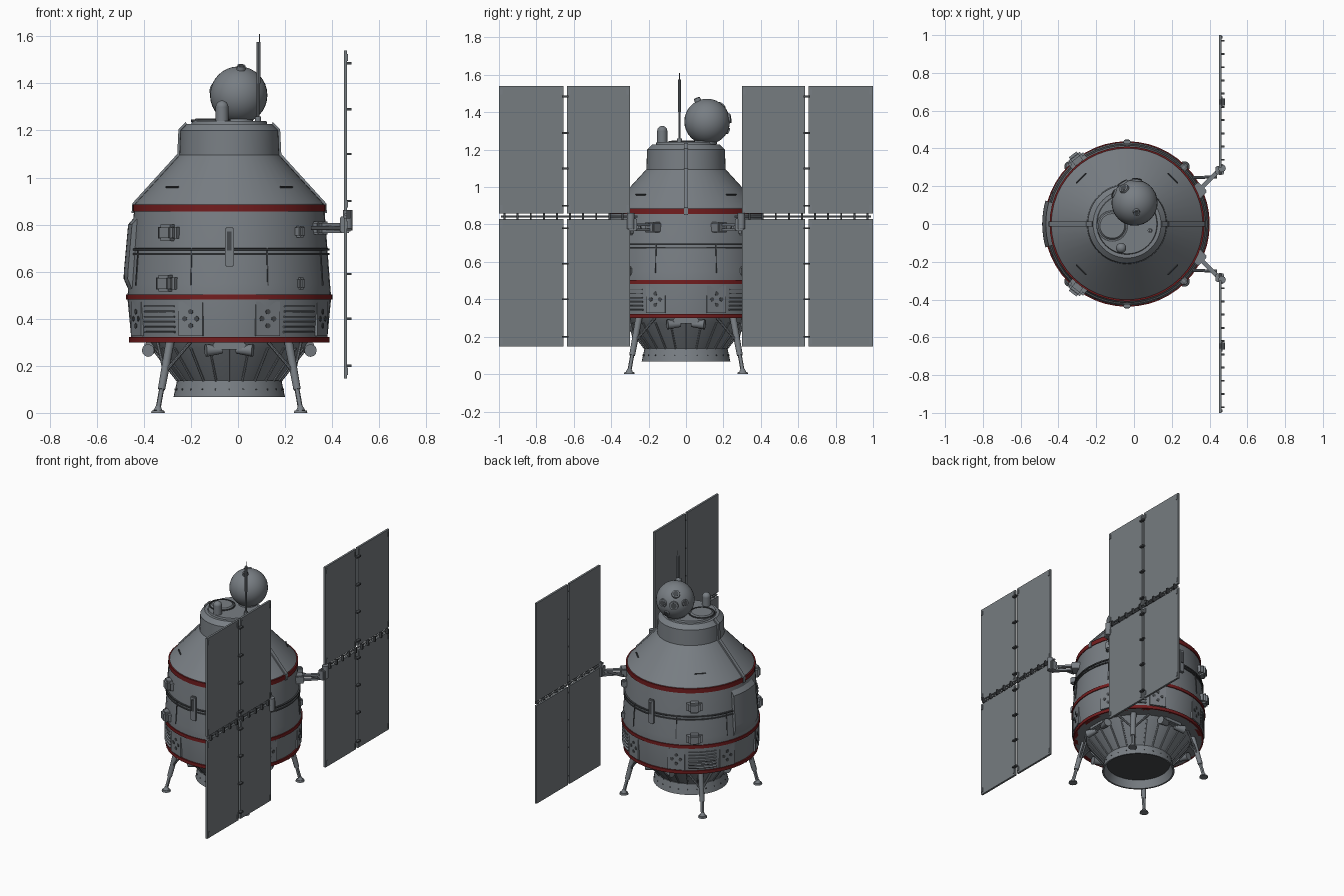
import bpy, bmesh, math
from math import sin, cos, pi, radians
from mathutils import Vector, Matrix

cube = bpy.data.objects.get("Cube")
if cube:
    bpy.data.objects.remove(cube, do_unlink=True)

CX = -0.037  # hull axis


def material(name, color):
    m = bpy.data.materials.new(name)
    m.use_nodes = True
    m.diffuse_color = (*color, 1)
    m.node_tree.nodes["Principled BSDF"].inputs["Base Color"].default_value = (*color, 1)
    return m


GREY = material("hull grey", (0.19, 0.21, 0.23))
PANEL = material("panel grey", (0.18, 0.20, 0.215))
DARK = material("dark grey", (0.06, 0.066, 0.072))
RED = material("dark red", (0.17, 0.012, 0.013))


def finish(name, bm, mat, matrix=None):
    mesh = bpy.data.meshes.new(name)
    bmesh.ops.recalc_face_normals(bm, faces=bm.faces)
    bm.to_mesh(mesh)
    bm.free()
    mesh.materials.append(mat)
    ob = bpy.data.objects.new(name, mesh)
    bpy.context.collection.objects.link(ob)
    if matrix:
        ob.matrix_world = matrix
    bpy.ops.object.select_all(action="DESELECT")
    ob.select_set(True)
    bpy.context.view_layer.objects.active = ob
    bpy.ops.object.shade_smooth_by_angle(angle=radians(30))
    return ob


def lathe(name, profile, mat, center=(CX, 0), a0=0, a1=360, steps=48):
    """Spin an (r, z) profile round a vertical axis."""
    bm = bmesh.new()
    full = a1 - a0 == 360
    rings = []
    for i in range(steps if full else steps + 1):
        a = radians(a0 + (a1 - a0) * i / steps)
        rings.append([bm.verts.new((center[0] + r * cos(a), center[1] + r * sin(a), z)) for r, z in profile])
    pairs = list(zip(rings, rings[1:])) + ([(rings[-1], rings[0])] if full else [])
    for p, q in pairs:
        for j in range(len(profile) - 1):
            bm.faces.new((p[j], q[j], q[j + 1], p[j + 1]))
    if not full:
        bm.faces.new(rings[0])
        bm.faces.new(rings[-1])
    bmesh.ops.remove_doubles(bm, verts=bm.verts, dist=1e-5)
    return finish(name, bm, mat)


def box(name, loc, size, mat=GREY, frame=None, bevel=0):
    bm = bmesh.new()
    bmesh.ops.create_cube(bm, size=1, matrix=Matrix.Diagonal((*size, 1)))
    if bevel:
        bmesh.ops.bevel(bm, geom=bm.edges[:], offset=bevel, segments=2, affect="EDGES")
    return finish(name, bm, mat, (frame or Matrix()) @ Matrix.Translation(loc))


def rod(name, a, b, r1, r2=None, mat=GREY, sides=12):
    a, b = Vector(a), Vector(b)
    d = b - a
    bm = bmesh.new()
    bmesh.ops.create_cone(bm, cap_ends=True, segments=sides, radius1=r1, radius2=r1 if r2 is None else r2, depth=d.length)
    return finish(name, bm, mat, Matrix.Translation((a + b) / 2) @ d.to_track_quat("Z", "Y").to_matrix().to_4x4())


def ball(name, loc, r):
    bm = bmesh.new()
    bmesh.ops.create_uvsphere(bm, u_segments=32, v_segments=16, radius=r)
    return finish(name, bm, GREY, Matrix.Translation(loc))


def hull_frame(deg):
    """Local x points outward from the hull axis."""
    return Matrix.Translation((CX, 0, 0)) @ Matrix.Rotation(radians(deg), 4, "Z")


def polar(deg, r, z):
    return hull_frame(deg) @ Vector((r, 0, z))


# Hull, cone and neck
lathe("hull", [(0, 0.3), (0.415, 0.3), (0.433, 0.49), (0.428, 0.55), (0.404, 0.87), (0.4, 0.89),
               (0.212, 1.095), (0.208, 1.2), (0.18, 1.228), (0, 1.23)], GREY)
lathe("top_deck", [(0, 1.24), (0.158, 1.24), (0.162, 1.225)], GREY)
lathe("top_hatch", [(0, 1.25), (0.065, 1.25), (0.075, 1.238)], GREY, (-0.115, -0.01), steps=32)
lathe("hatch_rim", [(0.078, 1.235), (0.078, 1.246), (0.084, 1.246), (0.084, 1.235)], DARK, (-0.115, -0.01), steps=32)

# Red bands and waist rails
for n, (r, z, h) in enumerate([(0.41, 0.87, 0.03), (0.438, 0.493, 0.022), (0.426, 0.311, 0.022)]):
    lathe(f"red_band_{n}", [(r - 0.03, z - h / 2), (r, z - h / 2), (r, z + h / 2), (r - 0.03, z + h / 2)], RED)
for z in (0.675, 0.695):
    lathe("waist_rail", [(0.41, z - 0.005), (0.426, z - 0.004), (0.426, z + 0.004), (0.41, z + 0.005)], DARK)

# Engine cone with ribs, skirt and dark mouth
lathe("engine_cone", [(0.34, 0.3), (0.325, 0.275), (0.215, 0.135)], GREY)
lathe("engine_skirt", [(0.2, 0.137), (0.222, 0.137), (0.237, 0.067), (0.226, 0.067), (0.205, 0.125)], GREY)
lathe("engine_mouth", [(0, 0.12), (0.212, 0.12)], DARK)
for i in range(24):
    rod("cone_rib", polar(i * 15, 0.217, 0.135), polar(i * 15, 0.327, 0.275), 0.006, sides=6)
    rod("skirt_bolt", polar(i * 15, 0.225, 0.1), polar(i * 15, 0.233, 0.1), 0.004, mat=DARK, sides=6)

# Side fairing
lathe("side_fairing", [(0.4, 0.515), (0.425, 0.515), (0.449, 0.57), (0.448, 0.6), (0.43, 0.8), (0.4, 0.835)],
      GREY, a0=164, a1=196, steps=8)

# Spine ribs over cone and neck
for deg in (0, 180):
    f = hull_frame(deg)
    bm = bmesh.new()
    outline = [(0.4, 0.85), (0.415, 0.85), (0.412, 0.89), (0.221, 1.1), (0.216, 1.205), (0.185, 1.236), (0.17, 1.2), (0.2, 1.05)]
    face = bm.faces.new([bm.verts.new((r, -0.012, z)) for r, z in outline])
    new = bmesh.ops.extrude_face_region(bm, geom=[face])["geom"]
    bmesh.ops.translate(bm, vec=(0, 0.024, 0), verts=[v for v in new if isinstance(v, bmesh.types.BMVert)])
    finish("spine_rib", bm, GREY, f)
for deg in (45, 135, 225, 315):
    rod("cone_handrail", polar(deg - 6, 0.345, 0.96), polar(deg + 6, 0.345, 0.96), 0.004, mat=DARK, sides=6)

# Lower band: seams, vent clusters and louvres
for i in range(8):
    f = hull_frame(22.5 + 45 * i)
    box("vent_plate", (0.423, 0, 0.4), (0.012, 0.11, 0.145), frame=f)
    for y, z in ((0, 0.03), (0, -0.03), (0.027, 0), (-0.027, 0)):
        rod("vent_hole", f @ Vector((0.42, y, 0.4 + z)), f @ Vector((0.432, y, 0.4 + z)), 0.011, mat=DARK)
    box("hull_seam", (0.417, 0, 0.59), (0.012, 0.005, 0.16), DARK, f @ Matrix.Rotation(radians(-4), 4, "Y") @ Matrix.Translation((0.046, 0, 0)))
for deg in (45, 135, 225, 315):
    for k in range(6):
        z = 0.345 + k * 0.022
        lathe("louvre", [(0.41, z - 0.004), (0.432, z - 0.006), (0.434, z), (0.41, z + 0.004)], GREY, a0=deg - 12, a1=deg + 12, steps=6)

# Front and back handle plates, sensor boxes and grips
for deg in (90, 270):
    f = hull_frame(deg)
    box("handle_plate", (0.434, 0, 0.705), (0.02, 0.038, 0.165), frame=f, bevel=0.004)
    box("handle_slot", (0.445, 0, 0.73), (0.006, 0.02, 0.08), DARK, f)
for deg in (128, 232):
    for z, r in ((0.765, 0.425), (0.55, 0.44)):
        f = hull_frame(deg)
        box("sensor_box", (r, 0, z), (0.055, 0.075, 0.07), frame=f, bevel=0.012)
        box("sensor_foot", (r - 0.01, 0, z), (0.025, 0.1, 0.05), frame=f)
for deg in (45, 315):
    for z in (0.55, 0.77):
        box("grip", (0.425, 0, z), (0.04, 0.035, 0.05), frame=hull_frame(deg), bevel=0.008)

# Landing legs
for sx in (-1, 1):
    for sy in (-1, 1):
        def p(d, z, side=0):
            return (CX + sx * (d + side), sy * (d - side), z)
        rod("leg_upper", p(0.25, 0.31), p(0.288, 0.1), 0.019, 0.016)
        rod("leg_lower", p(0.286, 0.11), p(0.303, 0.015), 0.011)
        rod("foot_cup", p(0.303, 0.01), p(0.302, 0.03), 0.02, 0.01)
        rod("foot_pad", p(0.303, 0), p(0.303, 0.01), 0.029, 0.026, sides=20)
        for s in (-0.07, 0.07):
            rod("leg_brace", p(0.275, 0.17), p(0.235, 0.3, s), 0.007, sides=8)

# Attitude thrusters under the hull
for deg in (0, 90, 180, 270):
    f = hull_frame(deg)
    box("thruster_mount", (0.33, 0, 0.285), (0.06, 0.14, 0.03), frame=f, bevel=0.006)
    for s in (-1, 1):
        rod("thruster", f @ Vector((0.33, s * 0.03, 0.268)), f @ Vector((0.345, s * 0.1, 0.265)), 0.016, 0.027)

# Docking sphere with portholes
S, R = Vector((0.003, 0.113, 1.35)), 0.122
ball("sphere", S, R)
for d, r, h in (((0.08, -0.4, 0.9), 0.02, 0.02), ((-0.45, 0.6, 0.65), 0.03, 0.012), ((-0.5, 0.85, 0.1), 0.032, 0.01),
                ((-0.9, 0.4, 0.2), 0.025, 0.01), ((0.1, 1, 0.15), 0.03, 0.01), ((-0.1, 0.9, -0.4), 0.02, 0.01)):
    d = Vector(d).normalized()
    rod("sphere_port", S + d * (R - 0.02), S + d * (R + h - 0.004), r, r * 0.85, sides=20)
    rod("port_glass", S + d * (R + h - 0.006), S + d * (R + h - 0.003), r * 0.6, mat=DARK, sides=20)
rod("sphere_neck", (0.003, 0.1, 1.22), (0.003, 0.11, 1.26), 0.06, sides=24)

# Deck fittings
rod("periscope", (-0.068, -0.127, 1.2), (-0.068, -0.127, 1.3), 0.027, sides=20)
ball("periscope_cap", (-0.068, -0.127, 1.3), 0.027)
rod("antenna_base", (0.085, -0.035, 1.23), (0.085, -0.035, 1.26), 0.013)
rod("antenna_mast", (0.085, -0.035, 1.23), (0.085, -0.035, 1.5), 0.006, sides=8)
rod("antenna_sleeve", (0.087, -0.035, 1.4), (0.087, -0.035, 1.575), 0.009, sides=8)
rod("antenna_tip", (0.092, -0.035, 1.57), (0.092, -0.035, 1.61), 0.002, sides=6)

# Solar wings, mirrored front to back
PX = 0.457
for s in (-1, 1):
    for y0, y1 in ((0.3, 0.636), (0.656, 1.0)):
        for z0, z1 in ((0.147, 0.828), (0.858, 1.54)):
            cy, cz = s * (y0 + y1) / 2, (z0 + z1) / 2
            box("solar_panel", (PX, cy, cz), (0.014, y1 - y0, z1 - z0), PANEL)
            for ey in (y0 + 0.012, y1 - 0.012):
                for ez in (z0 + 0.03, z1 - 0.03):
                    box("panel_clip", (PX + 0.008, s * ey, ez), (0.006, 0.012, 0.03), GREY)
    for z in (0.2, 0.4, 0.59, 0.78, 0.9, 1.1, 1.29, 1.485):
        box("panel_hinge", (PX + 0.014, s * 0.646, z), (0.022, 0.036, 0.01), DARK)
    for i in range(10):
        box("boom_hinge", (PX + 0.012, s * (0.34 + i * 0.07), 0.843), (0.018, 0.01, 0.036), DARK)
    rod("boom", (PX, s * 0.26, 0.843), (PX, s * 0.99, 0.843), 0.006, sides=8)
    # Arm from hull to hinge
    arm = Matrix.Translation((0.35, s * 0.185, 0.785)) @ Matrix.Rotation(s * radians(45), 4, "Z")
    box("arm_housing", (-0.025, 0, 0), (0.09, 0.07, 0.055), frame=arm, bevel=0.006)
    for z in (-0.014, 0.014):
        box("arm_beam", (0.07, 0, z), (0.15, 0.022, 0.014), frame=arm)
    rod("arm_strut", (0.31, s * 0.245, 0.785), (0.44, s * 0.25, 0.785), 0.008, sides=8)
    box("hinge_block", (0.455, s * 0.285, 0.8), (0.045, 0.045, 0.07), bevel=0.005)
    rod("hinge_pin", (0.466, s * 0.295, 0.775), (0.466, s * 0.295, 0.862), 0.02, sides=16)
